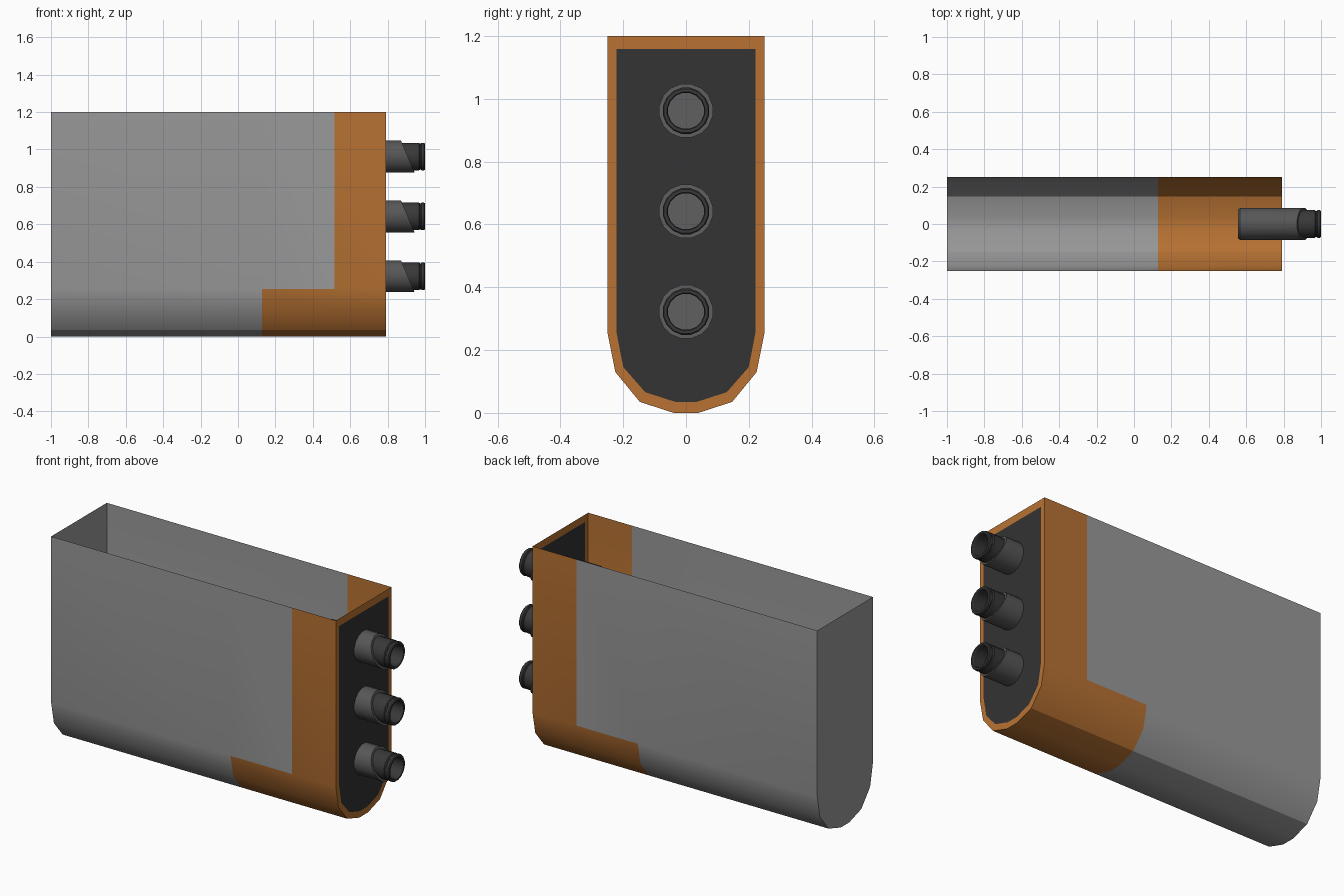
import bpy, bmesh, math

if "Cube" in bpy.data.objects:
    bpy.data.objects.remove(bpy.data.objects["Cube"])

def material(name, rgb):
    m = bpy.data.materials.new(name)
    m.diffuse_color = (*rgb, 1)
    m.use_nodes = True
    m.node_tree.nodes["Principled BSDF"].inputs["Base Color"].default_value = m.diffuse_color
    return m

copper = material("copper", (0.48, 0.17, 0.033))
plate_dark = material("plate_dark", (0.033, 0.033, 0.033))
sleeve_grey = material("sleeve_grey", (0.095, 0.095, 0.095))
nozzle_dark = material("nozzle_dark", (0.04, 0.04, 0.04))
body_grey = material("body_grey", (0.32, 0.32, 0.32))

def finish(bm, name, mat):
    bmesh.ops.remove_doubles(bm, verts=bm.verts, dist=1e-5)
    me = bpy.data.meshes.new(name)
    bm.to_mesh(me)
    bm.free()
    ob = bpy.data.objects.new(name, me)
    bpy.context.collection.objects.link(ob)
    me.materials.append(mat)
    bpy.ops.object.select_all(action='DESELECT')
    ob.select_set(True)
    bpy.context.view_layer.objects.active = ob
    bpy.ops.object.shade_smooth_by_angle(angle=math.radians(30))
    return ob

def face(bm, pts):
    bm.faces.new([bm.verts.new(p) for p in pts])

def u_profile(half):
    return [(-y, z) for y, z in half] + [(y, z) for y, z in reversed(half)]

outer = u_profile([(0.25, 1.2), (0.25, 0.255), (0.225, 0.13), (0.147, 0.035), (0.039, 0)])
inner = u_profile([(0.222, 1.158), (0.222, 0.26), (0.2, 0.146), (0.13, 0.066), (0.034, 0.035)])

# Thin trough walls, split into grey body and copper corner
body, trim = bmesh.new(), bmesh.new()
cols = [-1, 0.128, 0.515, 0.79]
last = len(outer) - 2
for c in range(3):
    x0, x1 = cols[c], cols[c + 1]
    for i in range(last + 1):
        wall = i in (0, last)
        bm = trim if c == 2 or (c == 1 and not wall) else body
        (ya, za), (yb, zb) = outer[i], outer[i + 1]
        face(bm, [(x0, ya, za), (x0, yb, zb), (x1, yb, zb), (x1, ya, za)])

# Closed grey end, copper rim and dark plate
face(body, [(-1, y, z) for y, z in reversed(outer)])
n = len(outer)
for i in range(n):
    j = (i + 1) % n
    face(trim, [(0.79, *outer[i]), (0.79, *outer[j]), (0.79, *inner[j]), (0.79, *inner[i])])
finish(body, "trough_body", body_grey)
finish(trim, "copper_trim", copper)
bm = bmesh.new()
face(bm, [(0.79, y, z) for y, z in inner])
finish(bm, "end_plate", plate_dark)

def lathe(name, profile, zc, mat, slant=0, caps=False, sides=16):
    """Rings along x; slant tilts the last ring."""
    bm = bmesh.new()
    rings = []
    for k, (x, r) in enumerate(profile):
        tilt = slant if k == len(profile) - 1 else 0
        ring = []
        for s in range(sides):
            a = 2 * math.pi * (s + 0.5) / sides
            ring.append(bm.verts.new((x - tilt * math.sin(a), r * math.cos(a), zc + r * math.sin(a))))
        rings.append(ring)
    for a, b in zip(rings, rings[1:]):
        for s in range(sides):
            t = (s + 1) % sides
            bm.faces.new([a[s], a[t], b[t], b[s]])
    if caps:
        bm.faces.new(rings[0])
        bm.faces.new(rings[-1])
    bmesh.ops.recalc_face_normals(bm, faces=bm.faces)
    finish(bm, name, mat)

# Three outlets: slant-cut sleeve with a hollow ridged nozzle
for k, z in enumerate((0.322, 0.642, 0.962)):
    lathe(f"sleeve_{k}", [(0.557, 0.078), (0.567, 0.087), (0.908, 0.087)], z, sleeve_grey, 0.037, True)
    lathe(f"nozzle_{k}", [(0.86, 0.075), (0.968, 0.075), (0.973, 0.071), (0.978, 0.071),
                          (0.982, 0.075), (0.995, 0.075), (1.0, 0.071), (1.0, 0.061),
                          (0.995, 0.058), (0.86, 0.058)], z, nozzle_dark)
